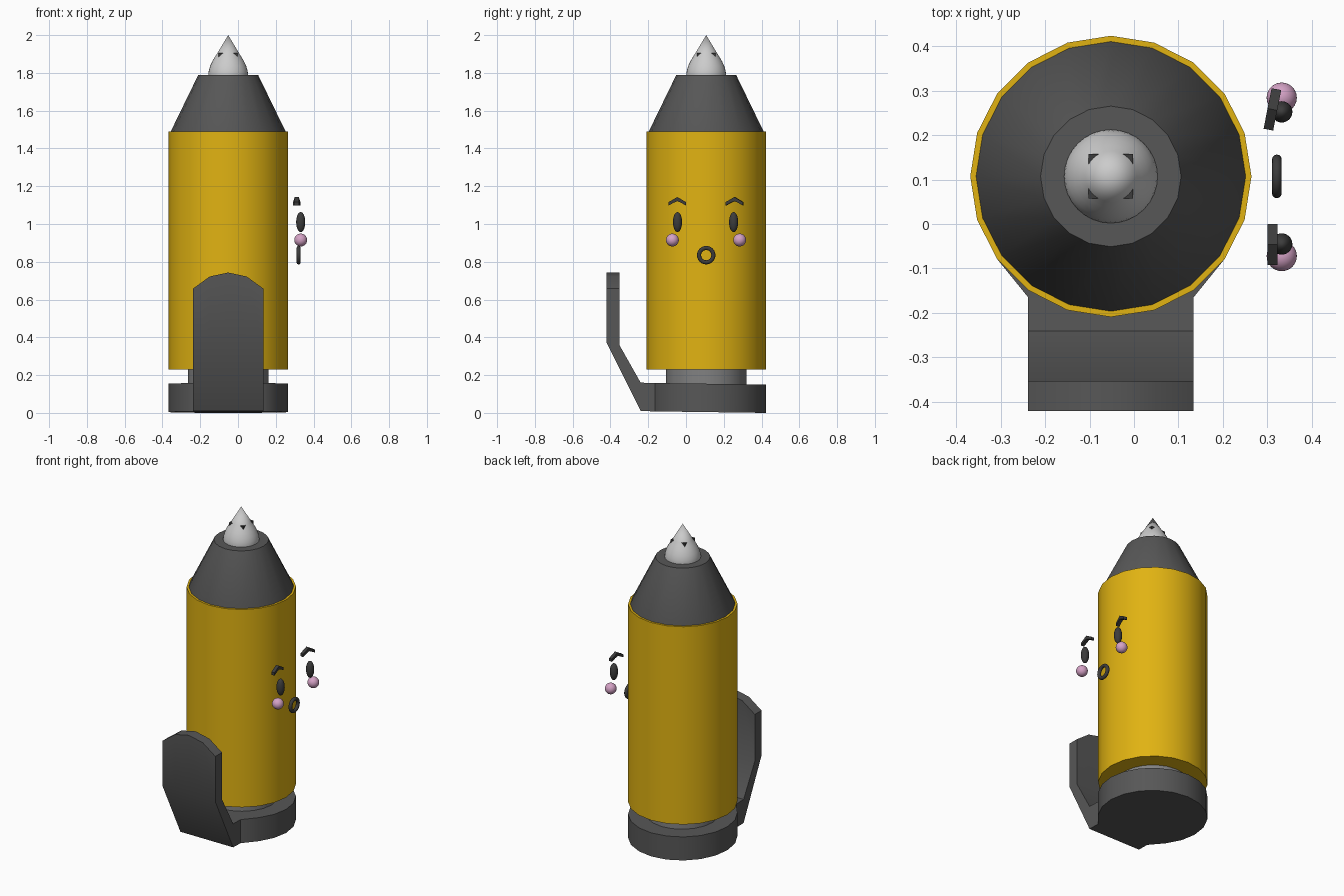
import bpy, bmesh, math
from mathutils import Vector

if "Cube" in bpy.data.objects:
    bpy.data.objects.remove(bpy.data.objects["Cube"])

CX, CY, SIDES = -0.052, 0.107, 20


def material(name, rgb):
    m = bpy.data.materials.new(name)
    m.diffuse_color = (*rgb, 1)
    m.use_nodes = True
    m.node_tree.nodes["Principled BSDF"].inputs["Base Color"].default_value = m.diffuse_color
    return m


DARK = material("dark_grey", (0.095, 0.095, 0.095))
BLACK = material("charcoal", (0.045, 0.045, 0.045))
YELLOW = material("yellow", (0.75, 0.45, 0.006))
PINK = material("pink", (0.66, 0.36, 0.56))
LIGHT = material("light_grey", (0.62, 0.62, 0.62))
MID = material("mid_grey", (0.22, 0.22, 0.22))


def finish(name, bm, mat, angle=30):
    bmesh.ops.recalc_face_normals(bm, faces=bm.faces)
    me = bpy.data.meshes.new(name)
    bm.to_mesh(me)
    bm.free()
    me.materials.append(mat)
    ob = bpy.data.objects.new(name, me)
    bpy.context.collection.objects.link(ob)
    bpy.ops.object.select_all(action='DESELECT')
    ob.select_set(True)
    bpy.context.view_layer.objects.active = ob
    bpy.ops.object.shade_smooth_by_angle(angle=math.radians(angle))
    return ob


def bridge(bm, a, b):
    n = len(a)
    for i in range(n):
        j = (i + 1) % n
        bm.faces.new((a[i], a[j], b[j], b[i]))


def lathe(name, profile, mat, sides=SIDES, angle=30):
    """Stack of rings (radius, z) around the body axis, capped at both ends."""
    bm = bmesh.new()
    rings = []
    for r, z in profile:
        rings.append([bm.verts.new((CX + r * math.cos(t), CY + r * math.sin(t), z))
                      for t in (math.tau * i / sides for i in range(sides))])
    for a, b in zip(rings, rings[1:]):
        bridge(bm, a, b)
    bm.faces.new(rings[0])
    bm.faces.new(rings[-1])
    bmesh.ops.remove_doubles(bm, verts=bm.verts, dist=1e-5)
    return finish(name, bm, mat, angle)


# barrel, tapered collar and neck
lathe("barrel", [(0.316, 0.23), (0.316, 1.49)], YELLOW)
lathe("tapered_collar", [(0.303, 1.47), (0.303, 1.492), (0.158, 1.79)], DARK)
lathe("neck", [(0.213, 0.14), (0.213, 0.24)], MID)

# pointed tip
lathe("tip", [(0.104, 1.78), (0.105, 1.795), (0.102, 1.815), (0.095, 1.838),
              (0.083, 1.863), (0.070, 1.885), (0.057, 1.905), (0, 2.0)],
      LIGHT, 32, 60)

# small block inside the tip, its corners just poke through
bm = bmesh.new()
bmesh.ops.create_cube(bm, size=0.1)
bmesh.ops.translate(bm, verts=bm.verts, vec=(CX, CY, 1.855))
finish("tip_core", bm, BLACK)

# end cap with a flattened front where the clip starts
base = lathe("end_cap", [(0.316, 0.0), (0.316, 0.15)], DARK)
for v in base.data.vertices:
    if v.co.y < -0.14:
        v.co.y = -0.165
    v.co.z += 0.008 * (0.42 - v.co.y) / 0.585
base.data.update()

# clip: profile of (inner, outer) points swept across five columns
inner = [(-0.165, 0.158), (-0.24, 0.16), (-0.353, 0.36)]
outer = [(-0.165, 0.008), (-0.24, 0.01), (-0.42, 0.37)]
bm = bmesh.new()
columns = []
for off, top in ((-0.186, 0.658), (-0.098, 0.722), (0, 0.743), (0.098, 0.722), (0.186, 0.658)):
    ins = inner + [(-0.353, top)]
    outs = outer + [(-0.42, top)]
    columns.append([bm.verts.new((CX + off, y, z)) for y, z in ins + outs[::-1]])
for a, b in zip(columns, columns[1:]):
    bridge(bm, a, b)
for c in (columns[0], columns[-1]):
    for i in range(3):
        bm.faces.new((c[i], c[i + 1], c[6 - i], c[7 - i]))
finish("clip", bm, DARK)


def ball(name, loc, radii, mat):
    bm = bmesh.new()
    bmesh.ops.create_uvsphere(bm, u_segments=24, v_segments=16, radius=1)
    for v in bm.verts:
        v.co = Vector(loc) + v.co * Vector(radii)
    finish(name, bm, mat, 60)


def brow(name, start, end):
    """Bent strip running from start to end (x, y), peaked in the middle."""
    s, e = Vector((*start, 0)), Vector((*end, 0))
    d = (e - s).normalized()
    n = Vector((d.y, -d.x, 0)) * 0.011
    bm = bmesh.new()
    rings = []
    for t, lo, hi in ((0, 1.098, 1.116), (0.3, 1.113, 1.132), (0.5, 1.121, 1.143),
                      (0.7, 1.113, 1.132), (1, 1.098, 1.116)):
        p = s.lerp(e, t)
        rings.append([bm.verts.new(p + k * n + Vector((0, 0, z)))
                      for k, z in ((-1, lo), (1, lo), (1, hi), (-1, hi))])
    for a, b in zip(rings, rings[1:]):
        bridge(bm, a, b)
    bm.faces.new(rings[0])
    bm.faces.new(rings[-1])
    finish(name, bm, BLACK)


# face floating off the right side
for label, eye_y, cheek_y in (("near", -0.045, -0.072), ("far", 0.252, 0.284)):
    ball(label + "_eye", (0.332, eye_y, 1.01), (0.024, 0.024, 0.053), BLACK)
    ball(label + "_cheek", (0.332, cheek_y, 0.915), (0.034,) * 3, PINK)
brow("near_brow", (0.311, -0.092), (0.311, 0.0))
brow("far_brow", (0.302, 0.212), (0.32, 0.303))

# round open mouth
bpy.ops.mesh.primitive_torus_add(major_segments=24, minor_segments=12, major_radius=0.038,
                                 minor_radius=0.011, location=(0.321, 0.107, 0.835),
                                 rotation=(0, math.pi / 2, 0))
mouth = bpy.context.object
mouth.name = "mouth"
mouth.data.materials.append(BLACK)
bpy.ops.object.shade_smooth()
